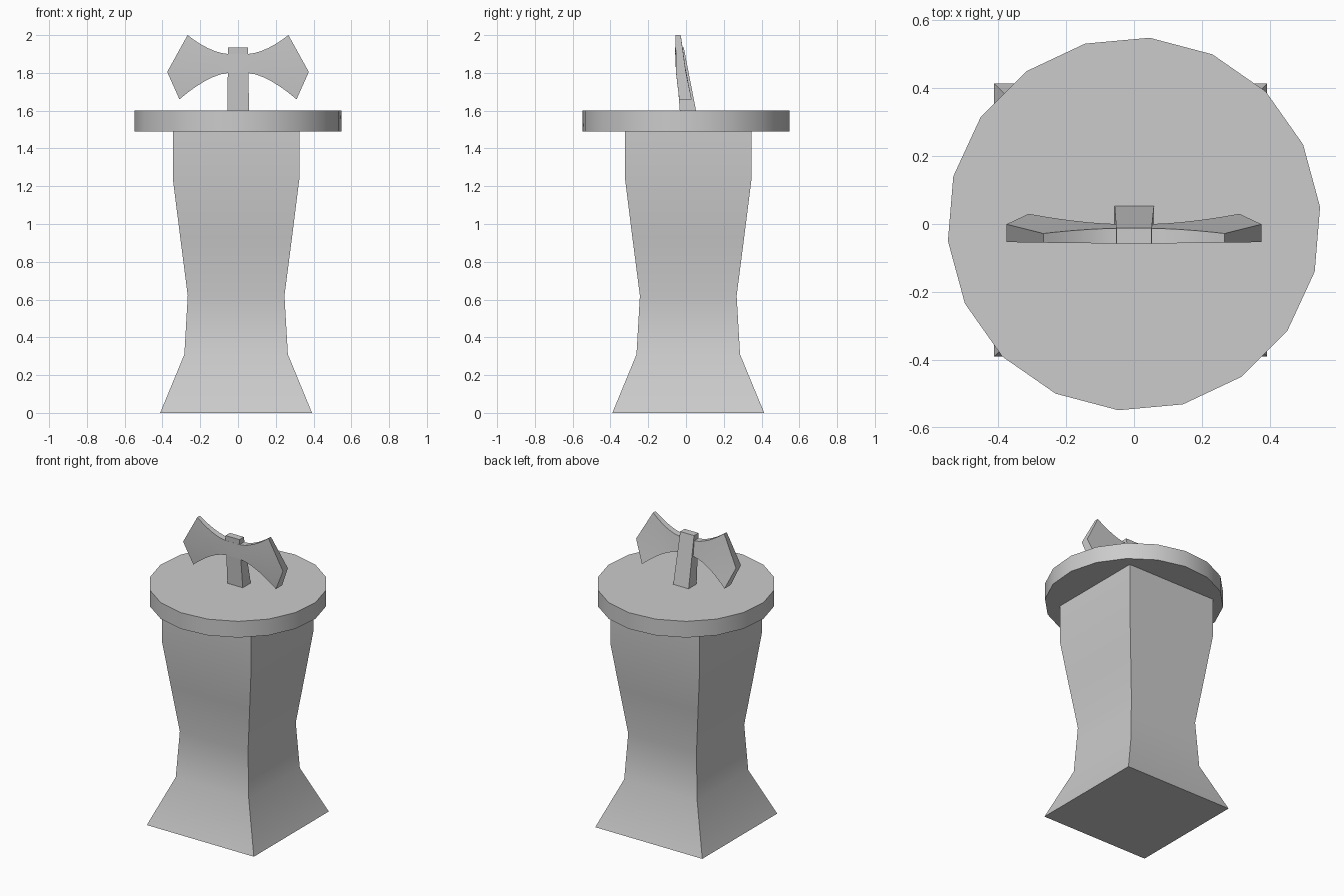
import bpy, bmesh, math

if "Cube" in bpy.data.objects:
    bpy.data.objects.remove(bpy.data.objects["Cube"])


def finish(name, bm):
    bmesh.ops.recalc_face_normals(bm, faces=bm.faces[:])
    mesh = bpy.data.meshes.new(name)
    bm.to_mesh(mesh)
    bm.free()
    obj = bpy.data.objects.new(name, mesh)
    bpy.context.collection.objects.link(obj)
    bpy.ops.object.select_all(action='DESELECT')
    obj.select_set(True)
    bpy.context.view_layer.objects.active = obj
    bpy.ops.object.shade_smooth_by_angle(angle=math.radians(30))
    return obj


def skin(bm, rings, closed_loop=False):
    """Bridge successive rings; cap both ends unless the rings form a loop."""
    rows = [[bm.verts.new(p) for p in r] for r in rings]
    n = len(rows[0])
    for a, b in zip(rows, rows[1:]):
        for i in range(n):
            j = (i + 1) % n
            bm.faces.new((a[i], a[j], b[j], b[i]))
    bm.faces.new(rows[0])
    bm.faces.new(rows[-1])


def rect(x0, x1, y0, y1, z):
    return [(x0, y0, z), (x1, y0, z), (x1, y1, z), (x0, y1, z)]


def lerp_table(table, z):
    for (z0, v0), (z1, v1) in zip(table, table[1:]):
        if z <= z1:
            return v0 + (v1 - v0) * (z - z0) / (z1 - z0)
    return table[-1][1]


# Square waisted column
profile = [(0, .402), (.31, .274), (.62, .256), (.93, .296), (1.24, .335), (1.49, .335)]
cx, cy = -.01, .012
bm = bmesh.new()
skin(bm, [rect(cx - h, cx + h, cy - h, cy + h, z) for z, h in profile])
finish("column", bm)

# Round table top with 18 sides
bm = bmesh.new()
angles = [math.radians(5.2 + 20 * i) for i in range(18)]
skin(bm, [[(.55 * math.cos(a), .55 * math.sin(a), z) for a in angles] for z in (1.49, 1.6)])
finish("disc_top", bm)

# Leaning tapered handle
bm = bmesh.new()
skin(bm, [rect(-.057, .059, -.032, .055, 1.59),
          rect(-.052, .052, -.059, -.012, 1.935)])
finish("axe_handle", bm)

# Double blade: curved top and bottom edges, pointed outer edge, bent in depth
front = [(1.66, -.036), (1.8, -.053), (1.9, -.057), (2.0, -.055)]
back = [(1.66, .03), (1.8, .0), (1.9, -.013), (2.0, -.028)]


def blade_section(t, side):
    top = (.05 + .217 * t, 1.90 + .10 * t ** 1.7)
    low = (.05 + .26 * t, 1.80 - .14 * t ** 1.6)
    mid = ((top[0] + low[0]) / 2, (top[1] + low[1]) / 2)
    if t == 1:
        mid = (.375, 1.805)
    ring = [(x * side, lerp_table(front, z), z) for x, z in (top, mid, low)]
    ring += [(x * side, lerp_table(back, z), z) for x, z in (low, mid, top)]
    return ring


steps = 6
sections = [blade_section(i / steps, -1) for i in range(steps, -1, -1)]
sections += [blade_section(i / steps, 1) for i in range(steps + 1)]
bm = bmesh.new()
skin(bm, sections)
finish("axe_blades", bm)
